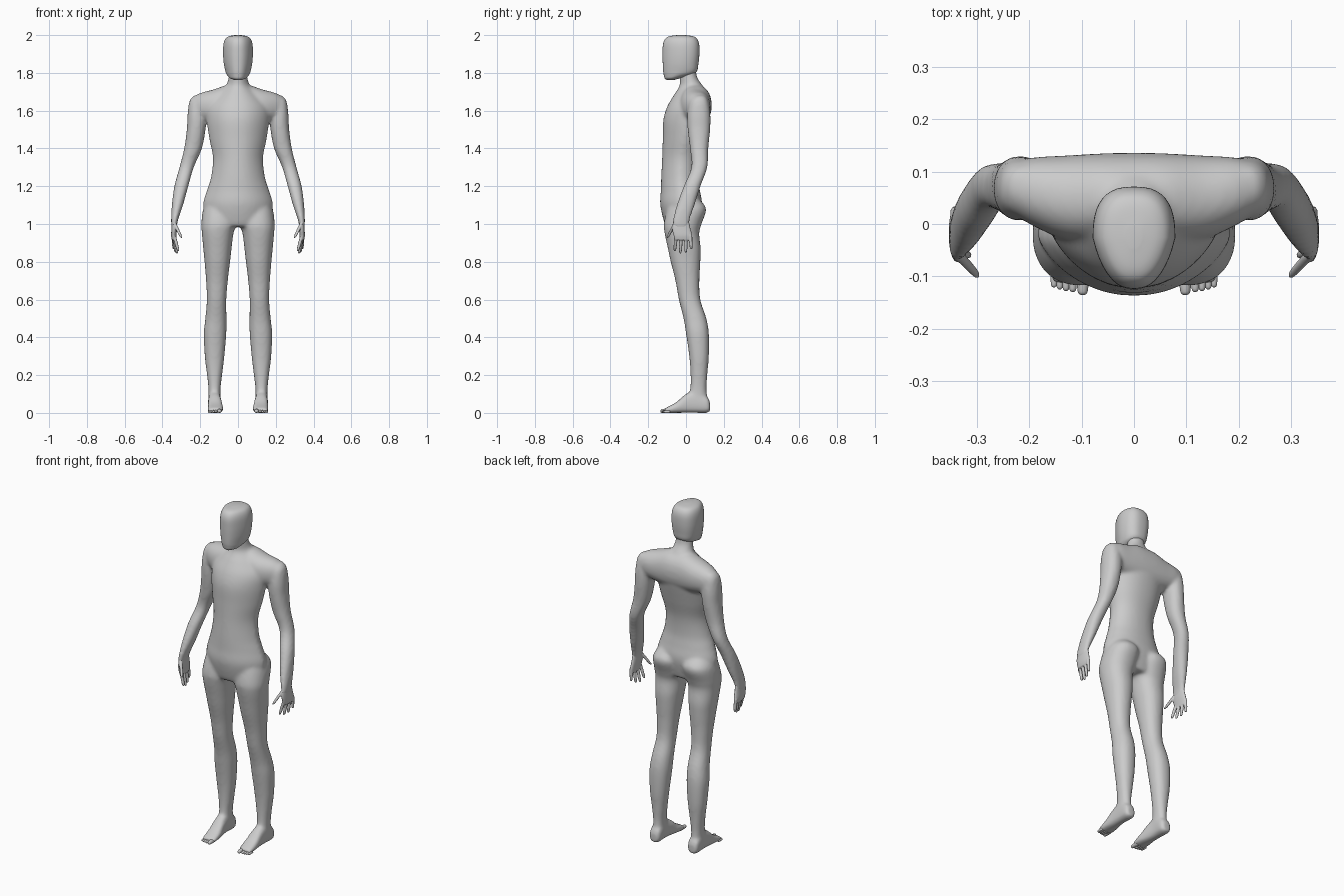
import bpy, bmesh, math

skin = bpy.data.materials.new("plain grey")
skin.diffuse_color = (0.6, 0.6, 0.6, 1)


def spline(p, steps):
    """Smoothly interpolate a list of cross-sections (Catmull-Rom)."""
    p = [p[0]] + p + [p[-1]]
    out = []
    for i in range(1, len(p) - 2):
        for k in range(steps):
            t = k / steps
            out.append([0.5 * (2 * b + (c - a) * t + (2 * a - 5 * b + 4 * c - d) * t ** 2
                               + (3 * b - a - 3 * c + d) * t ** 3)
                        for a, b, c, d in zip(*p[i - 1:i + 3])])
    return out + [list(p[-1])]


def loft(bm, sections, axis='Z', side=1, n=2.2, taper=0, segs=40, steps=6):
    """Closed tube through sections (t, a0, a1, b0, b1) lying across an axis."""
    rings = []
    for t, a0, a1, b0, b1 in spline(sections, steps):
        ring = []
        for i in range(segs):
            th = 2 * math.pi * i / segs
            c, s = math.cos(th), math.sin(th)
            u = math.copysign(abs(c) ** (2 / n), c)
            v = math.copysign(abs(s) ** (2 / n), s)
            u *= 1 - taper * max(0, -v)
            a = (a0 + a1) / 2 + u * (a1 - a0) / 2
            b = (b0 + b1) / 2 + v * (b1 - b0) / 2
            x, y, z = {'Z': (a, b, t), 'X': (t, a, b), 'Y': (a, t, b)}[axis]
            ring.append(bm.verts.new((x * side, y, z)))
        rings.append(ring)
    faces = [bm.faces.new(rings[0]), bm.faces.new(rings[-1])]
    for r, q in zip(rings, rings[1:]):
        for i in range(segs):
            j = (i + 1) % segs
            faces.append(bm.faces.new((r[i], r[j], q[j], q[i])))
    bmesh.ops.recalc_face_normals(bm, faces=faces)


def digit(bm, base, tip, r, axis, side):
    """Tapered finger or toe with a rounded end."""
    k = 'XYZ'.index(axis)
    o = [i for i in range(3) if i != k]
    secs = []
    for f, w in ((0, 1), (0.5, 0.95), (0.85, 0.8), (0.96, 0.55), (1, 0.2)):
        p = [b + (t - b) * f for b, t in zip(base, tip)]
        secs.append((p[k], p[o[0]] - r * w, p[o[0]] + r * w, p[o[1]] - r * w, p[o[1]] + r * w))
    loft(bm, secs, axis, side, n=2, segs=16, steps=3)


def finish(bm, name, voxel=0, iterations=0):
    """Make the object, fuse overlapping volumes and smooth the joins."""
    me = bpy.data.meshes.new(name)
    bm.to_mesh(me)
    bm.free()
    ob = bpy.data.objects.new(name, me)
    bpy.context.collection.objects.link(ob)
    me.materials.append(skin)
    if voxel:
        m = ob.modifiers.new("fuse", 'REMESH')
        m.mode, m.voxel_size, m.use_smooth_shade = 'VOXEL', voxel, True
        m = ob.modifiers.new("soften", 'SMOOTH')
        m.factor, m.iterations = 0.5, iterations
    for p in me.polygons:
        p.use_smooth = True
    return ob


# Body: torso and neck
body = bmesh.new()
torso = [(0.985, .13, -.09, .05), (1.0, .165, -.112, .065), (1.1, .185, -.136, .085),
         (1.18, .164, -.133, .073), (1.25, .143, -.131, .064), (1.35, .133, -.126, .07),
         (1.45, .152, -.123, .095), (1.55, .166, -.12, .12), (1.62, .165, -.1, .134),
         (1.68, .12, -.066, .122), (1.73, .066, -.035, .09), (1.78, .05, -.035, .058),
         (1.85, .046, -.035, .052)]
loft(body, [(z, -w, w, f, b) for z, w, f, b in torso], taper=.25)

# Shoulder yoke
yoke = [(0, -.03, .136, 1.52, 1.735), (.06, -.035, .135, 1.52, 1.735),
        (.13, -.03, .131, 1.53, 1.712), (.2, 0, .126, 1.55, 1.693),
        (.25, .035, .108, 1.58, 1.665)]
loft(body, [(-s[0],) + s[1:] for s in yoke[:0:-1]] + yoke, 'X')

arm = [(1.68, .19, .235, .05, .1), (1.65, .168, .257, .02, .118), (1.58, .165, .267, .007, .129),
       (1.5, .172, .271, .009, .128), (1.4, .191, .285, .021, .118), (1.3, .234, .31, .028, .113),
       (1.2, .263, .337, -.012, .077), (1.1, .291, .35, -.049, .046),
       (1.02, .318, .354, -.071, .02), (.98, .324, .352, -.073, .02)]
leg = [(1.13, .03, .155, -.08, .07), (1.08, .008, .184, -.1, .107), (1.0, .01, .194, -.117, .082),
       (.95, .024, .191, -.113, .07), (.87, .034, .184, -.096, .078), (.8, .042, .177, -.081, .076),
       (.7, .054, .169, -.056, .071), (.6, .062, .165, -.038, .076), (.5, .061, .173, -.013, .108),
       (.42, .062, .181, 0, .121), (.3, .072, .176, .017, .121), (.2, .084, .164, .024, .113),
       (.12, .093, .156, .021, .109), (.05, .091, .157, 0, .118)]
foot = [(.127, .105, .145, .008, .055), (.112, .091, .158, 0, .085), (.05, .092, .158, 0, .115),
        (0, .087, .158, 0, .1), (-.05, .079, .161, 0, .058), (-.09, .079, .162, 0, .035),
        (-.115, .085, .158, .003, .023)]
for s in (-1, 1):
    loft(body, arm, side=s)
    loft(body, leg, side=s)
    loft(body, foot, 'Y', side=s, n=2.7)
finish(body, "body", .009, 8)

# Hands with four fingers and a thumb, and toes
palm = [(1.04, .325, .348, -.06, .01), (.98, .323, .352, -.073, .023),
        (.94, .326, .354, -.066, .033), (.915, .328, .35, -.06, .034)]
fingers = [((.337, -.052, .935), (.315, -.06, .855)), ((.339, -.026, .935), (.322, -.03, .843)),
           ((.341, 0, .935), (.33, -.001, .848)), ((.342, .023, .94), (.34, .028, .865)),
           ((.334, -.06, 1.0), (.298, -.1, .925))]
toes = [(.098, -.136, .012), (.117, -.13, .0085), (.13, -.128, .008),
        (.142, -.125, .0075), (.153, -.121, .007)]
for s, word in ((-1, "right"), (1, "left")):
    hand = bmesh.new()
    loft(hand, palm, side=s)
    for base, tip in fingers:
        digit(hand, base, tip, .0095, 'Z', s)
    finish(hand, word + "_hand", .0035, 3)
    toe = bmesh.new()
    for x, y, r in toes:
        digit(toe, (x, -.085, r), (x, y, r * .8), r, 'Y', s)
    finish(toe, word + "_toes")

# Head: smooth, faceless, narrower at the front
head = bmesh.new()
skull = [(1.762, .018, -.102, -.065), (1.772, .042, -.113, -.03), (1.79, .059, -.118, .03),
         (1.81, .067, -.121, .058), (1.85, .075, -.123, .066), (1.9, .079, -.124, .071),
         (1.95, .077, -.122, .07), (1.98, .067, -.11, .059), (1.994, .048, -.088, .038),
         (2.0, .015, -.045, -.005)]
loft(head, [(z, -w, w, f, b) for z, w, f, b in skull], n=2.6, taper=.3)
finish(head, "head")
